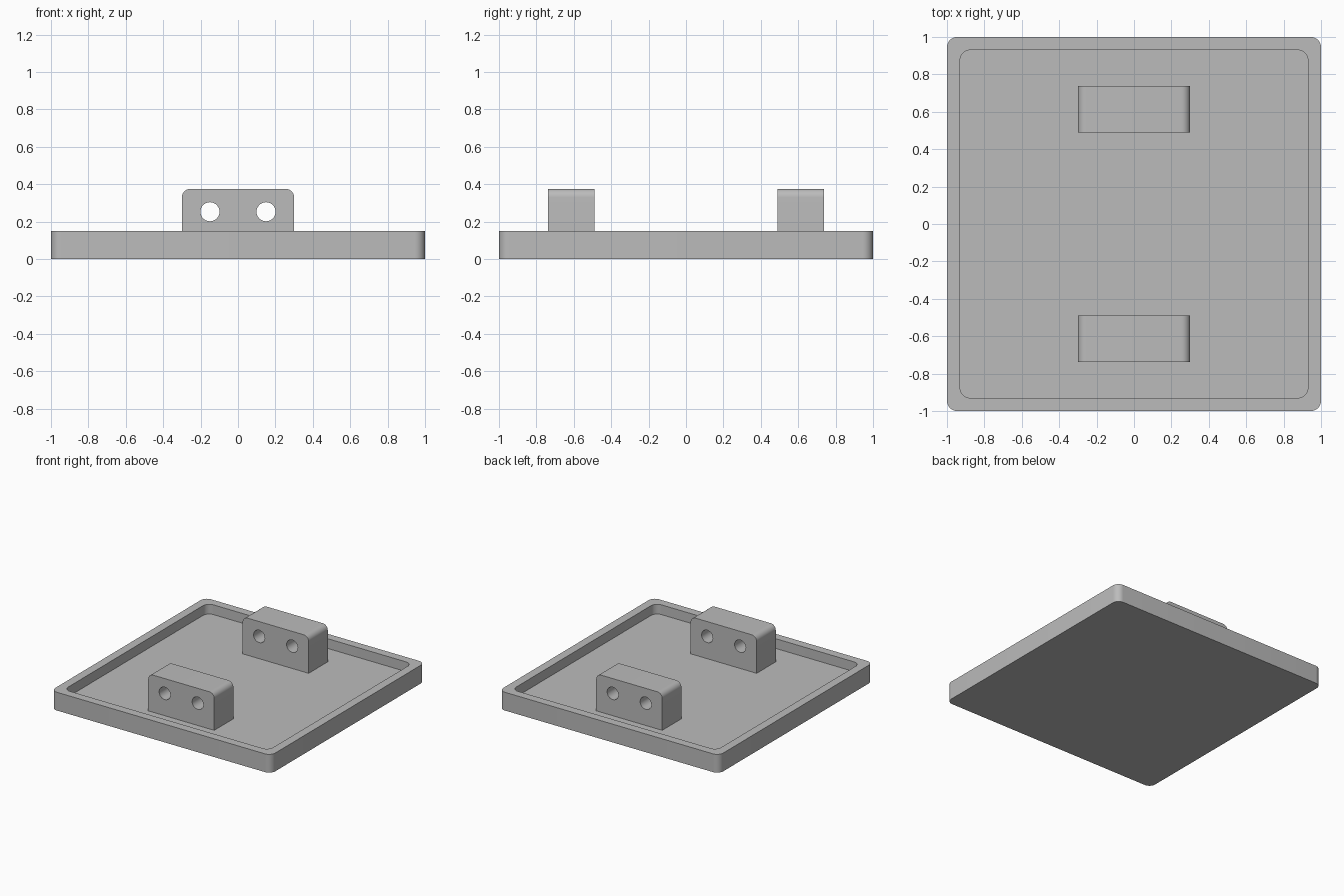
import bpy, bmesh, math
from mathutils import Vector

if "Cube" in bpy.data.objects:
    bpy.data.objects.remove(bpy.data.objects["Cube"], do_unlink=True)

GREY = (0.5, 0.5, 0.5, 1)
grey = bpy.data.materials.new("plain grey")
grey.use_nodes = True
grey.diffuse_color = GREY
grey.node_tree.nodes["Principled BSDF"].inputs["Base Color"].default_value = GREY


def arc(cx, cy, r, start, sweep, n):
    """Points along an arc, angles in degrees."""
    angles = [math.radians(start + sweep * i / n) for i in range(n + 1)]
    return [Vector((cx + r * math.cos(a), cy + r * math.sin(a), 0)) for a in angles]


def rounded_square(half, r):
    c = half - r
    corners = [(c, c, 0), (-c, c, 90), (-c, -c, 180), (c, -c, 270)]
    return [p for x, y, a in corners for p in arc(x, y, r, a, 90, 10)]


def smooth(obj):
    bpy.ops.object.select_all(action='DESELECT')
    obj.select_set(True)
    bpy.context.view_layer.objects.active = obj
    bpy.ops.object.shade_smooth_by_angle(angle=math.radians(30))


# Tray: nested outlines joined from the underside, over the rim, to the floor
FLOOR, RIM = 0.07, 0.15
bm = bmesh.new()
loops = []
for half, z in [(1, 0), (1, RIM), (0.93, RIM), (0.93, FLOOR)]:
    loops.append([bm.verts.new((p.x, p.y, z)) for p in rounded_square(half, 0.055)])
for low, high in zip(loops, loops[1:]):
    for i in range(len(low)):
        j = (i + 1) % len(low)
        bm.faces.new((low[i], low[j], high[j], high[i]))
bm.faces.new(loops[0][::-1])
bm.faces.new(loops[-1])
mesh = bpy.data.meshes.new("tray")
bm.to_mesh(mesh)
bm.free()
mesh.materials.append(grey)
tray = bpy.data.objects.new("tray", mesh)
bpy.context.collection.objects.link(tray)
smooth(tray)


# Mounting blocks: rounded-top outline with two through holes, extruded in depth
def mounting_block(name, y):
    w, top, r = 0.3, 0.375, 0.045
    outline = [Vector((-w, FLOOR, 0)), Vector((w, FLOOR, 0))]
    outline += arc(w - r, top - r, r, 0, 90, 10)
    outline += arc(r - w, top - r, r, 90, 90, 10)
    holes = [arc(x, 0.253, 0.051, 0, 360, 32)[:-1] for x in (-0.15, 0.15)]
    curve = bpy.data.curves.new(name, 'CURVE')
    curve.dimensions = '2D'
    curve.fill_mode = 'BOTH'
    curve.extrude = 0.124
    for points in [outline] + holes:
        spline = curve.splines.new('POLY')
        spline.points.add(len(points) - 1)
        for target, p in zip(spline.points, points):
            target.co = (p.x, p.y, 0, 1)
        spline.use_cyclic_u = True
    curve.materials.append(grey)
    obj = bpy.data.objects.new(name, curve)
    bpy.context.collection.objects.link(obj)
    obj.location.y = y
    obj.rotation_euler.x = math.pi / 2
    bpy.ops.object.select_all(action='DESELECT')
    obj.select_set(True)
    bpy.context.view_layer.objects.active = obj
    bpy.ops.object.convert(target='MESH')
    obj = bpy.context.view_layer.objects.active
    # Weld the caps to the sides
    bm = bmesh.new()
    bm.from_mesh(obj.data)
    bmesh.ops.remove_doubles(bm, verts=bm.verts, dist=0.0001)
    bmesh.ops.recalc_face_normals(bm, faces=bm.faces)
    bm.to_mesh(obj.data)
    bm.free()
    smooth(obj)


mounting_block("front_mounting_block", -0.613)
mounting_block("back_mounting_block", 0.613)
